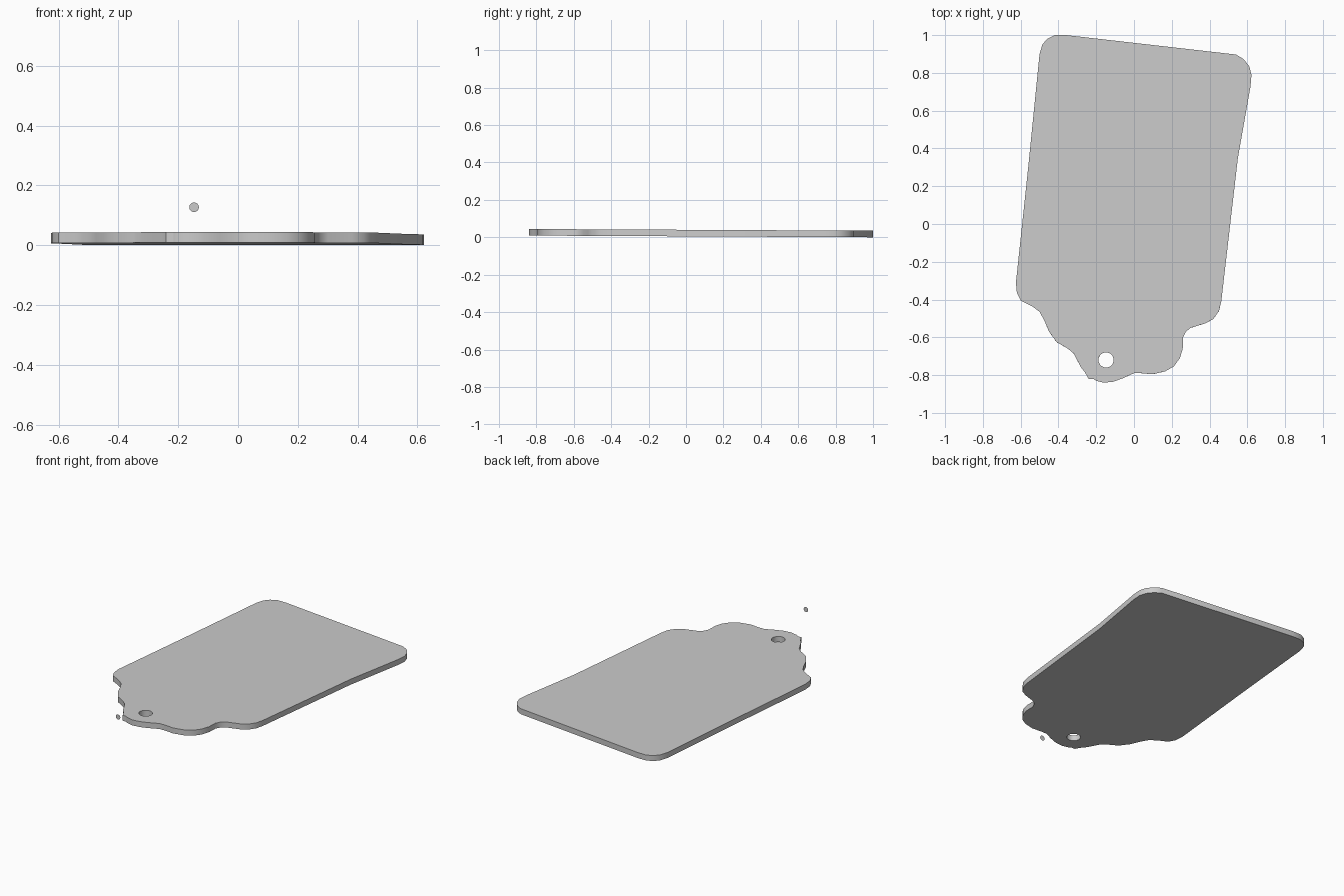
import bpy, bmesh, math

if "Cube" in bpy.data.objects:
    bpy.data.objects.remove(bpy.data.objects["Cube"])

# Tag outline, clockwise from the top-left corner
outline = [
    (-0.485, 0.95), (-0.46, 0.98), (-0.42, 1.0), (-0.36, 1.0),
    (0.54, 0.897), (0.58, 0.873), (0.61, 0.835), (0.622, 0.79), (0.617, 0.73),
    (0.55, 0.35), (0.462, -0.41), (0.45, -0.46), (0.42, -0.503), (0.38, -0.525),
    (0.30, -0.55), (0.275, -0.57), (0.26, -0.60), (0.258, -0.66), (0.243, -0.71),
    (0.21, -0.755), (0.165, -0.78), (0.10, -0.795), (0.04, -0.79), (0.0, -0.79),
    (-0.06, -0.817), (-0.11, -0.835), (-0.16, -0.84), (-0.20, -0.83),
    (-0.215, -0.82), (-0.24, -0.82), (-0.26, -0.785), (-0.28, -0.76),
    (-0.32, -0.685), (-0.35, -0.66), (-0.41, -0.625), (-0.45, -0.57),
    (-0.475, -0.51), (-0.50, -0.465), (-0.54, -0.435), (-0.60, -0.405),
    (-0.62, -0.365), (-0.625, -0.31), (-0.56, 0.30), (-0.50, 0.90)]


def circle(cx, cy, r, n=32):
    return [(cx + r * math.cos(2 * math.pi * i / n),
             cy + r * math.sin(2 * math.pi * i / n)) for i in range(n)]


# Tag plate: filled outline with a string hole, extruded and slightly tilted
curve = bpy.data.curves.new("tag_plate", 'CURVE')
curve.dimensions = '2D'
curve.fill_mode = 'BOTH'
curve.extrude = 0.0175
for loop in (outline, circle(-0.148, -0.72, 0.04)):
    spline = curve.splines.new('POLY')
    spline.points.add(len(loop) - 1)
    for p, (x, y) in zip(spline.points, loop):
        p.co = (x, y, 0, 1)
    spline.use_cyclic_u = True
tag = bpy.data.objects.new("tag_plate", curve)
bpy.context.collection.objects.link(tag)
tag.location.z = 0.0225
tag.rotation_euler.x = -0.005
bpy.context.view_layer.objects.active = tag
tag.select_set(True)
bpy.ops.object.convert(target='MESH')
tag = bpy.context.object

bm = bmesh.new()
bm.from_mesh(tag.data)
bmesh.ops.remove_doubles(bm, verts=bm.verts, dist=0.0001)
bmesh.ops.recalc_face_normals(bm, faces=bm.faces)
bm.to_mesh(tag.data)
bm.free()
bpy.ops.object.shade_smooth_by_angle(angle=math.radians(30))

# Small loose disc in front of the hole, facing -y
bpy.ops.mesh.primitive_circle_add(
    vertices=32, radius=0.016, fill_type='NGON',
    location=(-0.147, -1.0, 0.127), rotation=(math.radians(90), 0, 0))
bpy.context.object.name = "loose_disc"
